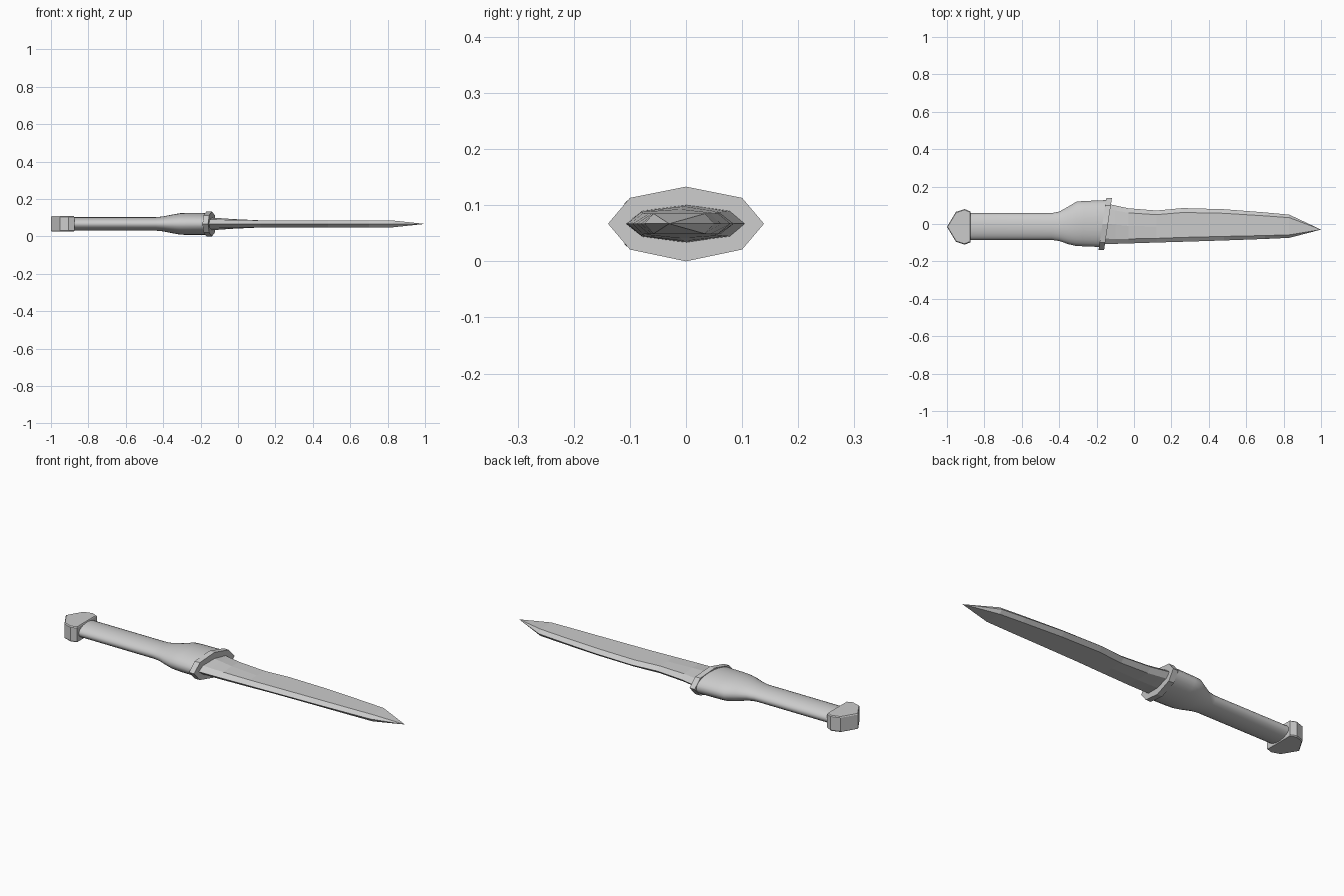
import bpy, bmesh, math

if "Cube" in bpy.data.objects:
    bpy.data.objects.remove(bpy.data.objects["Cube"])

ZC = 0.067  # height of the centre plane


def loft(name, rings, smooth=False):
    """Skin a list of equal-length point rings and cap both ends."""
    bm = bmesh.new()
    vs = [[bm.verts.new(p) for p in ring] for ring in rings]
    n = len(rings[0])
    for a, b in zip(vs, vs[1:]):
        for i in range(n):
            j = (i + 1) % n
            bm.faces.new((a[i], a[j], b[j], b[i]))
    bm.faces.new(vs[0])
    bm.faces.new(vs[-1])
    bmesh.ops.remove_doubles(bm, verts=bm.verts[:], dist=1e-5)
    bmesh.ops.recalc_face_normals(bm, faces=bm.faces[:])
    me = bpy.data.meshes.new(name)
    bm.to_mesh(me)
    bm.free()
    ob = bpy.data.objects.new(name, me)
    bpy.context.collection.objects.link(ob)
    if smooth:
        bpy.ops.object.select_all(action='DESELECT')
        ob.select_set(True)
        bpy.context.view_layer.objects.active = ob
        bpy.ops.object.shade_smooth_by_angle(angle=math.radians(35))
    return ob


# Pommel: chamfered plate cut from a pointed outline
outline = [(-1, -0.015), (-0.952, 0.065), (-0.905, 0.08), (-0.875, 0.067),
           (-0.875, -0.098), (-0.905, -0.11), (-0.952, -0.095)]
pommel_rings = []
for dz, s in [(-0.041, 0.95), (-0.036, 1), (0.036, 1), (0.041, 0.95)]:
    pommel_rings.append([(-0.925 + (x + 0.925) * s, -0.015 + (y + 0.015) * s, ZC + dz)
                         for x, y in outline])
loft("pommel", pommel_rings)


# Grip: oval tube flaring towards the guard (x, y low, y high, half height, slant)
def oval(x, lo, hi, h, slant, n=24):
    ring = []
    for i in range(n):
        a = 2 * math.pi * i / n
        y = (lo + hi) / 2 + (hi - lo) / 2 * math.cos(a)
        ring.append((x + slant * y, y, ZC + h * math.sin(a)))
    return ring


grip = [(-0.89, -0.085, 0.058, 0.036, 0), (-0.44, -0.085, 0.058, 0.036, 0),
        (-0.40, -0.091, 0.066, 0.040, 0), (-0.35, -0.108, 0.094, 0.050, 0),
        (-0.31, -0.117, 0.120, 0.057, 0.03), (-0.27, -0.119, 0.123, 0.059, 0.06),
        (-0.16, -0.123, 0.128, 0.058, 0.14)]
loft("grip", [oval(*g) for g in grip], smooth=True)

# Guard: slanted eight-sided collar
octagon = [(-0.139, 0), (-0.1, 0.046), (0, 0.066), (0.1, 0.046),
           (0.139, 0), (0.1, -0.046), (0, -0.067), (-0.1, -0.046)]
guard_rings = [[(x + 0.15 * y, y, ZC + z) for y, z in octagon]
               for x in (-0.169, -0.139)]
loft("guard", guard_rings)

# Blade: bevelled stations (x, edge y, back y, bevel half height, ridge half height)
stations = [(-0.155, -0.107, 0.112, 0.023, 0.034), (-0.10, -0.106, 0.099, 0.022, 0.031),
            (-0.03, -0.104, 0.084, 0.021, 0.026), (0.12, -0.099, 0.072, 0.019, 0.019),
            (0.26, -0.095, 0.085, 0.018, 0.018), (0.48, -0.088, 0.079, 0.018, 0.018),
            (0.70, -0.080, 0.062, 0.018, 0.018), (0.83, -0.074, 0.050, 0.018, 0.018),
            (1.0, -0.03, -0.03, 0, 0)]
blade_rings = []
for x, lo, hi, hb, hm in stations:
    w = hi - lo
    b, c = 0.13 * w, (lo + hi) / 2
    blade_rings.append([(x, lo, ZC), (x, lo + b, ZC + hb), (x, c, ZC + hm),
                        (x, hi - b, ZC + hb), (x, hi, ZC), (x, hi - b, ZC - hb),
                        (x, c, ZC - hm), (x, lo + b, ZC - hb)])
loft("blade", blade_rings)
